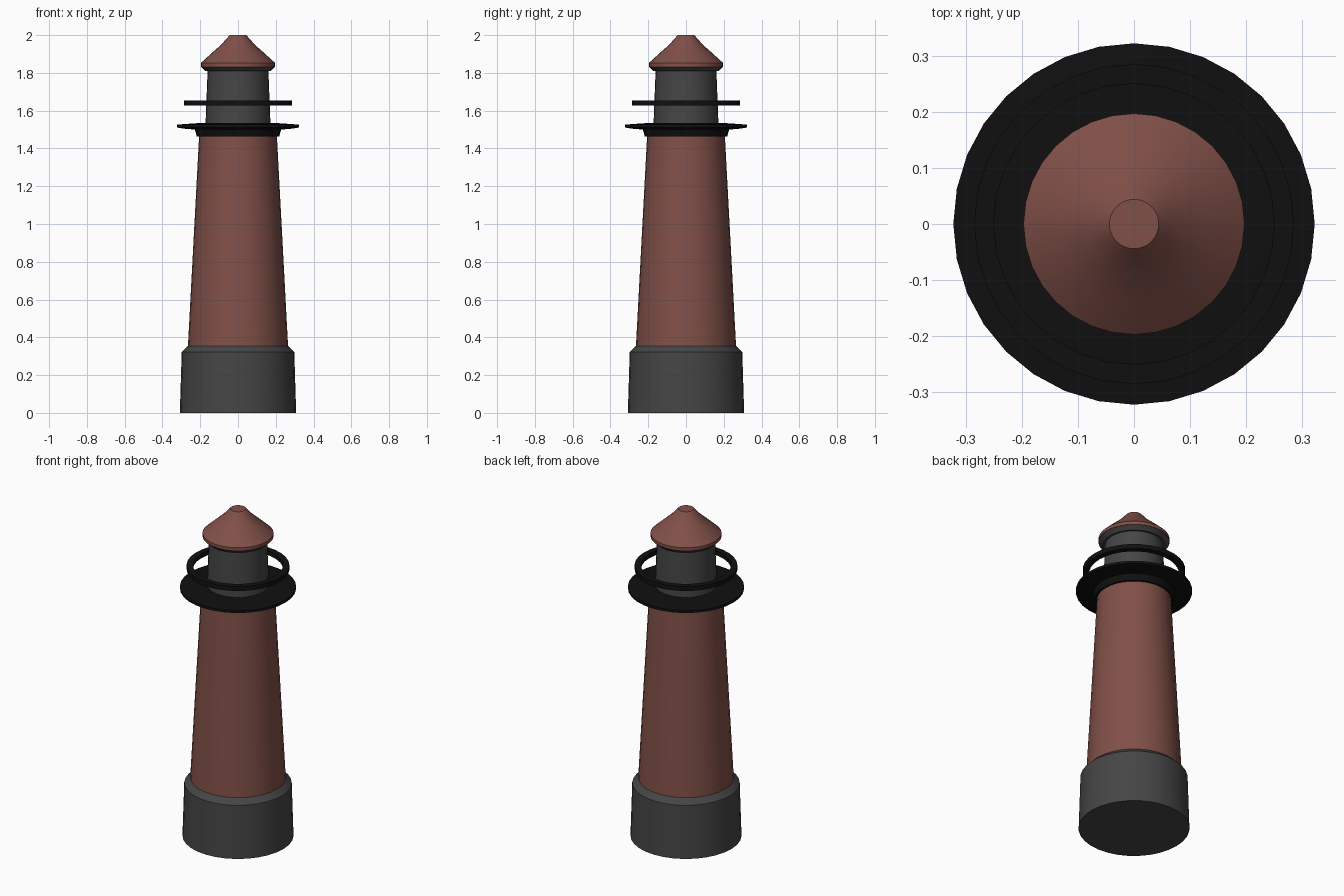
import bpy, bmesh, math

if "Cube" in bpy.data.objects:
    bpy.data.objects.remove(bpy.data.objects["Cube"])

SIDES = 32


def material(name, rgb):
    m = bpy.data.materials.new(name)
    m.diffuse_color = (*rgb, 1)
    m.use_nodes = True
    m.node_tree.nodes["Principled BSDF"].inputs["Base Color"].default_value = m.diffuse_color
    return m


RED = material("brick_red", (0.22, 0.08, 0.065))
GREY = material("dark_grey", (0.06, 0.06, 0.06))
BLACK = material("black", (0.005, 0.005, 0.005))


def turned(name, profile, mat, closed=False):
    """Spin an (r, z) profile round z; open profiles get flat end caps."""
    bm = bmesh.new()
    rings = []
    for r, z in profile:
        rings.append([bm.verts.new((r * math.cos(2 * math.pi * i / SIDES),
                                    r * math.sin(2 * math.pi * i / SIDES), z))
                      for i in range(SIDES)])
    pairs = list(zip(rings, rings[1:]))
    if closed:
        pairs.append((rings[-1], rings[0]))
    else:
        bm.faces.new(rings[0][::-1])
        bm.faces.new(rings[-1])
    for a, b in pairs:
        for i in range(SIDES):
            j = (i + 1) % SIDES
            bm.faces.new((a[i], a[j], b[j], b[i]))
    bmesh.ops.recalc_face_normals(bm, faces=bm.faces)
    mesh = bpy.data.meshes.new(name)
    bm.to_mesh(mesh)
    bm.free()
    ob = bpy.data.objects.new(name, mesh)
    bpy.context.collection.objects.link(ob)
    mesh.materials.append(mat)
    bpy.ops.object.select_all(action='DESELECT')
    ob.select_set(True)
    bpy.context.view_layer.objects.active = ob
    bpy.ops.object.shade_smooth_by_angle(angle=math.radians(25))
    return ob


# Plinth with chamfered shoulder
turned("plinth", [(0.308, 0), (0.298, 0.323), (0.265, 0.355)], GREY)

# Tapered tower shaft
turned("tower_shaft", [(0.265, 0.355), (0.206, 1.465)], RED)

# Gallery: collar and wide deck
turned("gallery_deck", [(0.218, 1.462), (0.228, 1.50), (0.29, 1.505),
                        (0.322, 1.511), (0.322, 1.526), (0.285, 1.529),
                        (0.18, 1.536)], BLACK)

# Hovering handrail ring
turned("gallery_rail", [(0.25, 1.628), (0.285, 1.628),
                        (0.285, 1.655), (0.25, 1.655)], BLACK, closed=True)

# Lantern room with flared eaves
turned("lantern_room", [(0.172, 1.53), (0.161, 1.81)], GREY)
turned("eaves", [(0.172, 1.81), (0.196, 1.832)], GREY)

# Flared roof with flat cap
turned("roof", [(0.197, 1.832), (0.197, 1.852), (0.14, 1.904), (0.088, 1.95),
                (0.062, 1.98), (0.044, 2.0)], RED)
